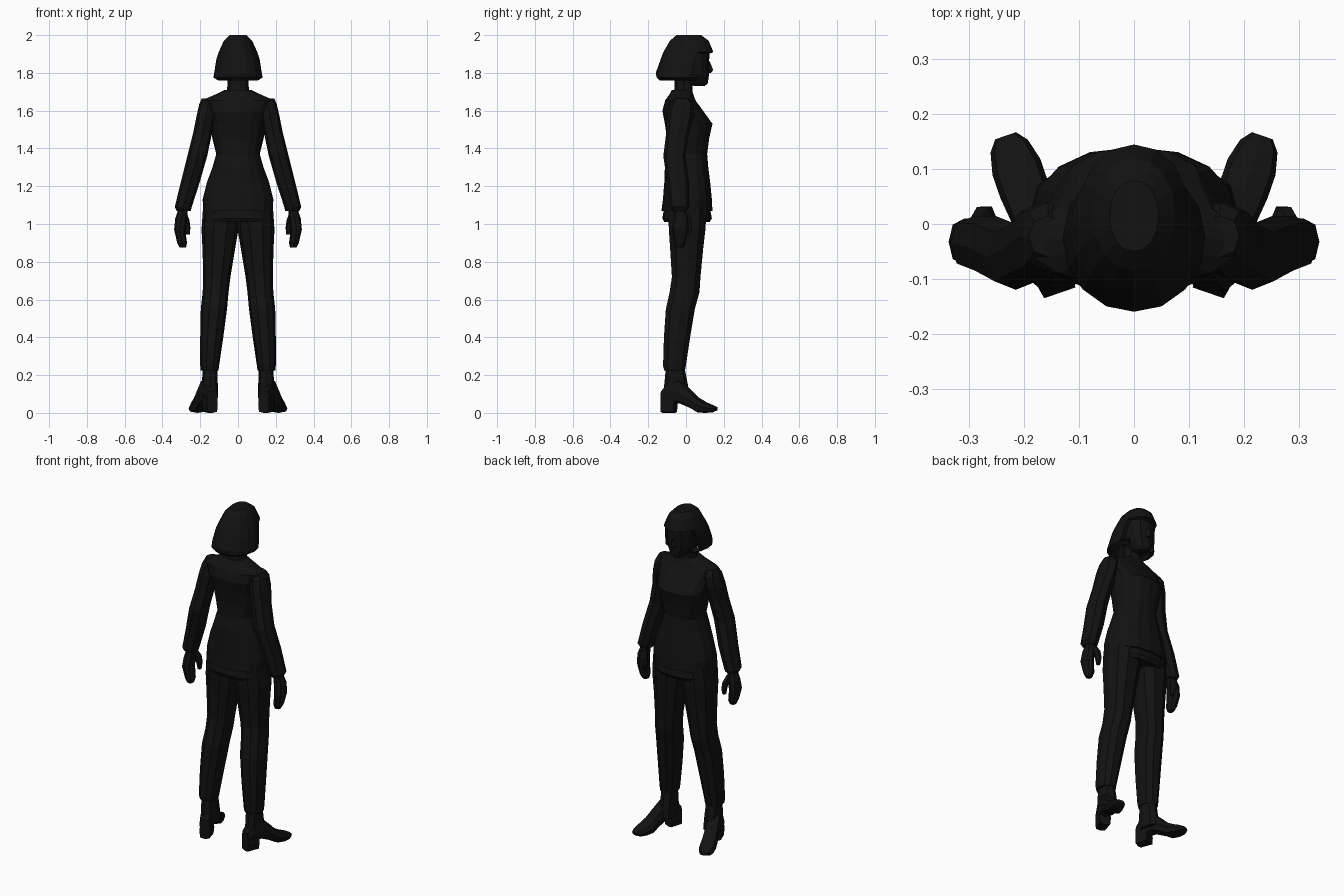
import bpy, bmesh, math
from mathutils import Matrix, Vector

black = bpy.data.materials.new("near_black")
black.diffuse_color = (0.006, 0.006, 0.006, 1)


def loft(name, rings, n=12, p=2.3, mirror=False, frame=None, cut=None):
    """Rings are (height, x0, x1, y0, y1) bounds of rounded cross-sections."""
    bm = bmesh.new()
    loops = []
    for z, x0, x1, y0, y1 in rings:
        loop = []
        for i in range(n):
            a = 2 * math.pi * i / n
            c, s = math.cos(a), math.sin(a)
            u = math.copysign(abs(c) ** (2 / p), c)
            v = math.copysign(abs(s) ** (2 / p), s)
            co = Vector(((x0 + x1 + (x1 - x0) * u) / 2, (y0 + y1 + (y1 - y0) * v) / 2, z))
            loop.append(bm.verts.new(frame @ co if frame else co))
        loops.append(loop)
    for a, b in zip(loops, loops[1:]):
        for i in range(n):
            j = (i + 1) % n
            bm.faces.new((a[i], a[j], b[j], b[i]))
    bm.faces.new(loops[0])
    bm.faces.new(loops[-1])
    bmesh.ops.recalc_face_normals(bm, faces=bm.faces)
    if cut:
        gone = [f for f in bm.faces if cut(f.calc_center_median())]
        bmesh.ops.delete(bm, geom=gone, context='FACES')
    me = bpy.data.meshes.new(name)
    bm.to_mesh(me)
    bm.free()
    me.materials.append(black)
    ob = bpy.data.objects.new(name, me)
    bpy.context.collection.objects.link(ob)
    if mirror:
        ob.modifiers.new("mirror", 'MIRROR')
    return ob


def sym(rings):
    return [(z, -w, w, y0, y1) for z, w, y0, y1 in rings]


# jacket body and shirt hem below it
loft("jacket", sym([
    (1.07, .185, -.13, .14), (1.13, .187, -.122, .137), (1.22, .165, -.115, .128),
    (1.30, .135, -.112, .118), (1.37, .115, -.10, .112), (1.45, .135, -.10, .122),
    (1.53, .15, -.112, .14), (1.60, .17, -.125, .09), (1.655, .19, -.11, .05),
    (1.69, .11, -.085, .038), (1.71, .07, -.075, .03)]), n=16)
loft("shirt_hem", sym([(1.01, .178, -.115, .125), (1.03, .184, -.125, .137), (1.09, .175, -.115, .125)]), n=16)

# neck, head and nose
loft("neck", sym([(1.66, .07, -.075, .035), (1.72, .057, -.06, .035), (1.82, .055, -.06, .04)]), n=8)
loft("head", sym([
    (1.73, .025, .045, .10), (1.745, .045, .0, .115), (1.79, .073, -.05, .122),
    (1.85, .085, -.08, .122), (1.92, .085, -.09, .125), (1.96, .06, -.06, .09)]))
loft("nose", sym([(1.80, .015, .10, .133), (1.815, .015, .10, .144), (1.86, .007, .10, .126)]), n=4)

# bobbed hair, open around the face
hair = loft("hair", sym([
    (1.76, .105, -.14, .085), (1.775, .13, -.155, .10), (1.80, .126, -.16, .115),
    (1.87, .115, -.135, .125), (1.91, .102, -.12, .145), (1.97, .075, -.085, .12),
    (2.0, .045, -.05, .08)]), n=16, p=2.1,
    cut=lambda c: (c.z < 1.89 and c.y > .045) or c.z < 1.761)
shell = hair.modifiers.new("thickness", 'SOLIDIFY')
shell.thickness = .025

# sleeves
loft("sleeve", [
    (1.07, .25, .325, -.075, .005), (1.09, .245, .335, -.085, .015),
    (1.22, .203, .303, -.10, .015), (1.36, .163, .268, -.12, .0),
    (1.48, .138, .238, -.105, .015), (1.57, .12, .22, -.10, .04),
    (1.635, .11, .205, -.085, .04), (1.665, .12, .192, -.06, .015)], n=8, mirror=True)

# hands with thumbs
loft("hand", [
    (.875, .275, .31, -.055, -.015), (.90, .27, .322, -.065, .0),
    (.97, .28, .338, -.075, .01), (1.03, .27, .332, -.065, .01),
    (1.08, .265, .315, -.055, -.005)], n=8, mirror=True)
loft("thumb", [
    (.945, .255, .277, .0, .025), (.98, .252, .283, -.005, .034),
    (1.02, .257, .295, -.015, .034), (1.055, .27, .305, -.03, .015)], n=6, mirror=True)

# trouser legs
loft("trouser_leg", [
    (.225, .103, .198, -.118, -.003), (.25, .10, .20, -.124, .002),
    (.40, .078, .20, -.12, .025), (.55, .058, .197, -.11, .05),
    (.64, .05, .187, -.09, .075), (.72, .04, .184, -.078, .08),
    (.87, .015, .188, -.088, .095), (.97, -.002, .193, -.095, .107),
    (1.09, -.01, .185, -.10, .115)], n=10, mirror=True)

# boots turned outward: shaft, foot and heel block
loft("boot_shaft", [
    (.08, .105, .19, -.125, .02), (.15, .107, .19, -.115, .01),
    (.26, .11, .188, -.105, -.012)], n=8, mirror=True)
t = math.radians(19)
side, ahead = (math.cos(t), -math.sin(t), 0), (math.sin(t), math.cos(t), 0)
frame = Matrix.Translation((.138, -.118, 0)) @ Matrix((side, (0, 0, 1), ahead)).transposed().to_4x4()
loft("boot_foot", [
    (-.008, -.03, .03, .045, .12), (.03, -.037, .037, .045, .17),
    (.09, -.039, .039, .05, .18), (.15, -.042, .042, .025, .125),
    (.19, -.046, .046, .002, .085), (.235, -.046, .046, .0, .058),
    (.275, -.036, .036, .003, .042), (.295, -.02, .02, .012, .032)],
    n=8, p=3, mirror=True, frame=frame)
loft("boot_heel", [(-.008, -.03, .03, 0, .09), (.065, -.034, .034, 0, .09)],
     n=8, p=5, mirror=True, frame=frame)
